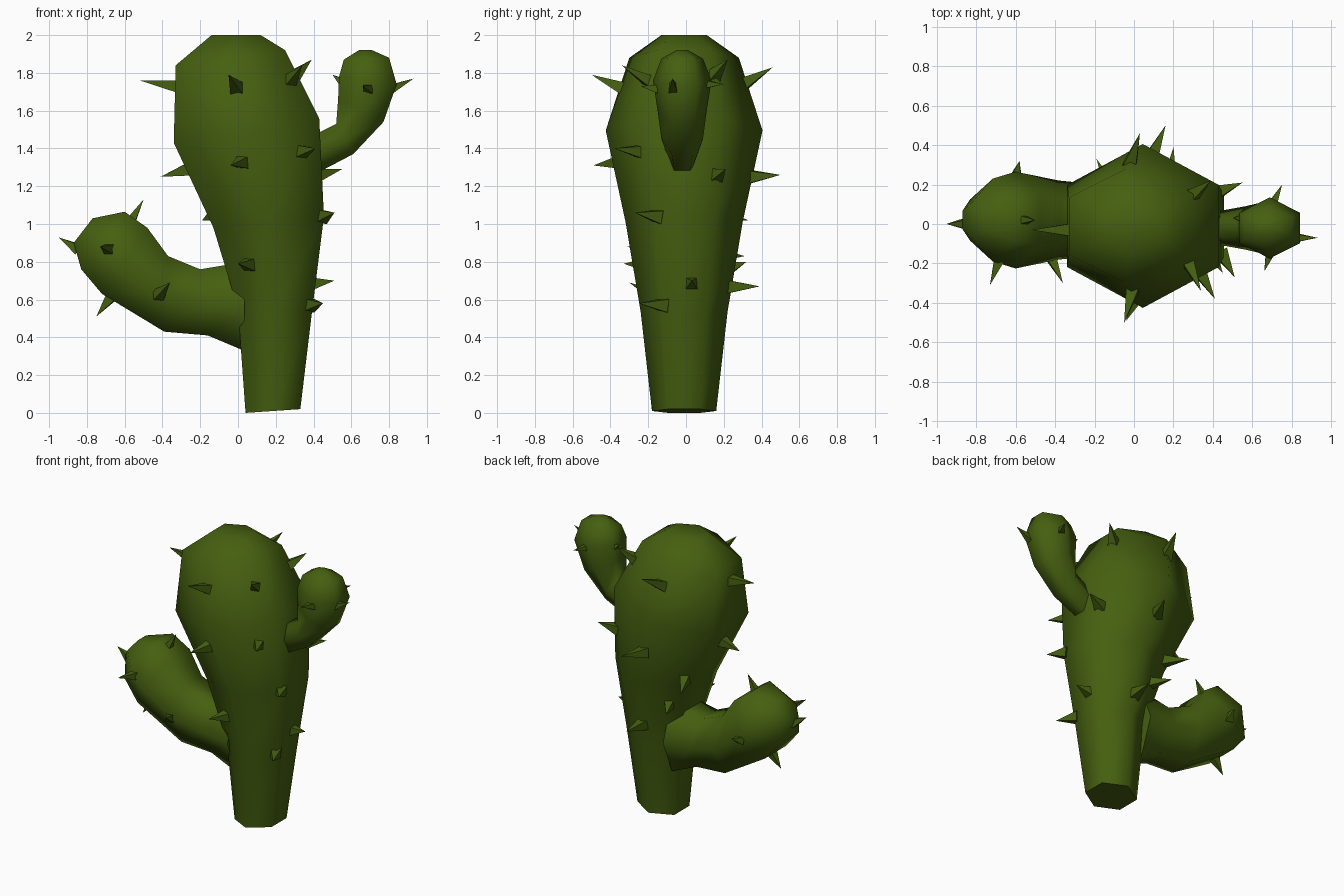
import bpy
import bmesh
import math
from mathutils import Vector
from mathutils.bvhtree import BVHTree

SIDES = 6

cube = bpy.data.objects.get("Cube")
if cube:
    bpy.data.objects.remove(cube, do_unlink=True)

green = bpy.data.materials.new("cactus_green")
green.use_nodes = True
color = (0.06, 0.115, 0.005, 1)
green.diffuse_color = color
shader = green.node_tree.nodes["Principled BSDF"]
shader.inputs["Base Color"].default_value = color
shader.inputs["Roughness"].default_value = 0.9


def finish(bm, name, angle):
    """Turn a bmesh into a shaded, coloured object."""
    bmesh.ops.recalc_face_normals(bm, faces=bm.faces)
    mesh = bpy.data.meshes.new(name)
    bm.to_mesh(mesh)
    bm.free()
    mesh.materials.append(green)
    obj = bpy.data.objects.new(name, mesh)
    bpy.context.collection.objects.link(obj)
    bpy.ops.object.select_all(action="DESELECT")
    obj.select_set(True)
    bpy.context.view_layer.objects.active = obj
    bpy.ops.object.shade_smooth_by_angle(angle=math.radians(angle))
    return obj


def limb(name, rings, center_y):
    """Loft hexagonal rings, each given by two opposite (x, z) points and a depth."""
    bm = bmesh.new()
    loops = []
    for xa, za, xb, zb, depth in rings:
        a, b = Vector((xa, center_y, za)), Vector((xb, center_y, zb))
        middle, half = (a + b) / 2, (b - a) / 2
        loop = []
        for i in range(SIDES):
            t = math.tau * (i + 0.5) / SIDES
            across = half * math.cos(t) / math.cos(math.pi / SIDES)
            loop.append(bm.verts.new(middle + across + Vector((0, depth * math.sin(t), 0))))
        loops.append(loop)
    for low, high in zip(loops, loops[1:]):
        for i in range(SIDES):
            j = (i + 1) % SIDES
            bm.faces.new((low[i], low[j], high[j], high[i]))
    bm.faces.new(loops[0])
    bm.faces.new(loops[-1])
    return finish(bm, name, 70)


def spikes(name, body, tips, radius):
    """Grow a four-sided thorn from the nearest skin point to each tip."""
    tree = BVHTree.FromPolygons([v.co for v in body.data.vertices],
                                [p.vertices for p in body.data.polygons])
    bm = bmesh.new()
    for tip in map(Vector, tips):
        root = tree.find_nearest(tip)[0] - Vector((0, 0, radius / 2))
        axis = (tip - root).normalized()
        base = root - axis * 0.03
        side = axis.orthogonal().normalized()
        up = axis.cross(side)
        point = bm.verts.new(tip)
        ring = [bm.verts.new(base + radius * (side * c + up * s))
                for c, s in ((1, 0), (0, 1), (-1, 0), (0, -1))]
        for i in range(4):
            bm.faces.new((ring[i], ring[(i + 1) % 4], point))
        bm.faces.new(ring)
    return finish(bm, name, 50)


# Main trunk, swelling toward a rounded crown
trunk = limb("trunk", [
    (.04, 0, .33, .02, .17),
    (0, .55, .39, .52, .23),
    (-.13, .98, .455, 1.04, .31),
    (-.34, 1.43, .43, 1.56, .415),
    (-.33, 1.84, .25, 1.92, .29),
    (-.14, 2, .12, 2, .12),
], -.01)

# Thick low arm on the right
right_arm = limb("right_arm", [
    (.04, .8, .03, .33, .19),
    (-.2, .76, -.16, .41, .18),
    (-.37, .83, -.39, .43, .2),
    (-.48, .98, -.72, .63, .245),
    (-.6, 1.065, -.83, .76, .21),
    (-.77, 1.03, -.87, .9, .09),
], .02)

# Slim high arm on the left
left_arm = limb("left_arm", [
    (.4, 1.47, .4, 1.26, .08),
    (.52, 1.53, .61, 1.37, .11),
    (.53, 1.66, .77, 1.54, .13),
    (.535, 1.78, .84, 1.74, .155),
    (.56, 1.87, .8, 1.88, .11),
    (.64, 1.92, .71, 1.92, .03),
], -.02)

# Thorns
spikes("trunk_spikes", trunk, [
    (-.52, -.03, 1.76), (-.05, -.5, 1.79), (.34, -.34, 1.84),
    (.41, -.38, 1.4), (.39, .22, 1.87), (.03, .46, 1.83),
    (-.41, -.02, 1.25), (-.04, -.49, 1.31), (.55, .21, 1.29),
    (.16, .5, 1.26), (.51, -.27, 1.06), (-.19, .33, 1.02),
    (0, -.33, .79), (.51, .03, .7), (.2, .39, .67),
    (.45, -.25, .58), (-.06, .31, .83),
], .05)
spikes("right_arm_spikes", right_arm, [
    (-.95, 0, .93), (-.5, .02, 1.13), (-.73, -.31, .88),
    (-.36, -.3, .69), (-.75, 0, .51), (-.58, .32, .8),
], .04)
spikes("left_arm_spikes", left_arm, [
    (.93, -.07, 1.77), (.66, -.24, 1.73), (.75, .2, 1.74), (.5, .03, 1.79),
], .033)
